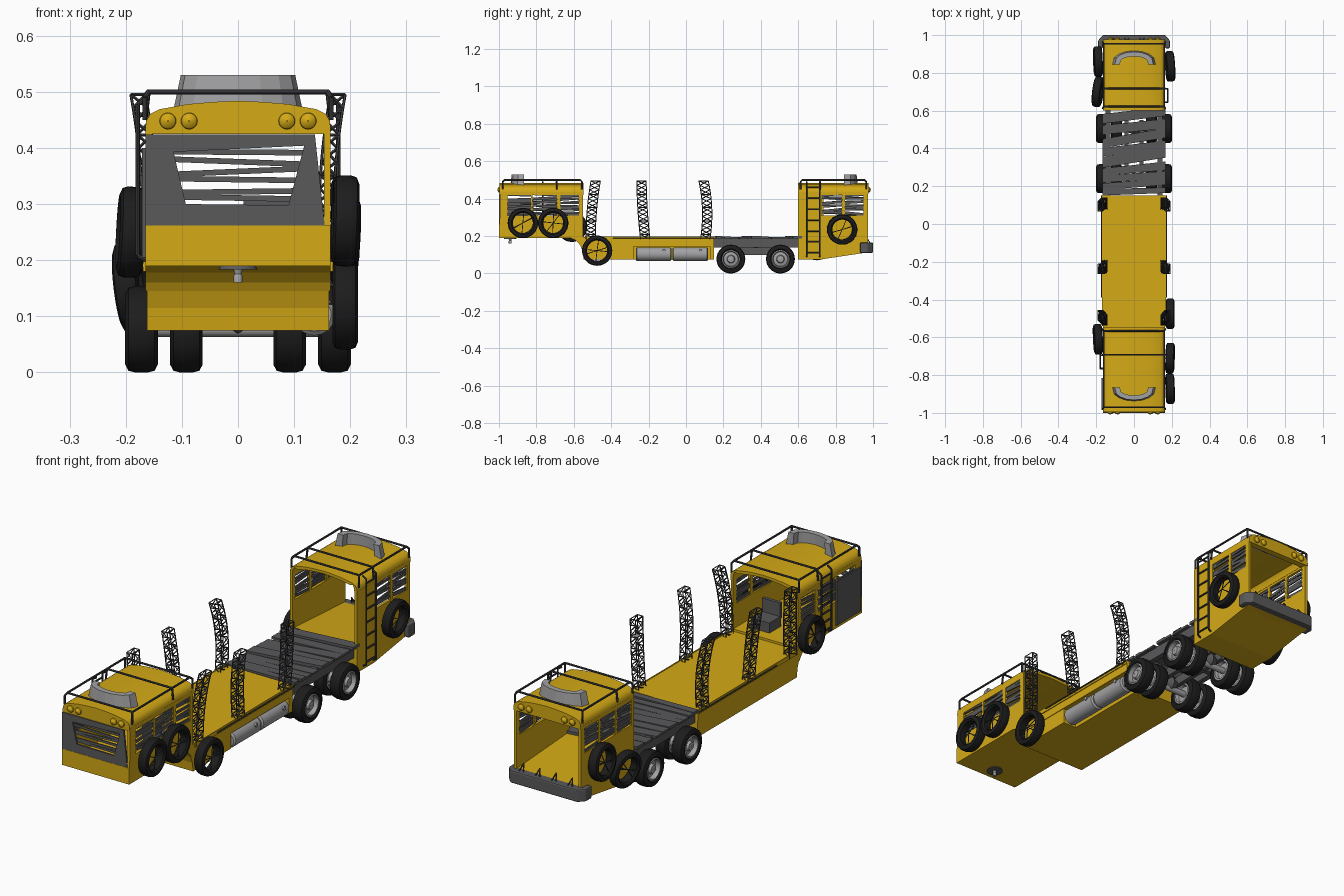
import bpy, bmesh, math, random
from mathutils import Vector, Matrix

if "Cube" in bpy.data.objects:
    bpy.data.objects.remove(bpy.data.objects["Cube"])
random.seed(4)

def mat(name, c):
    m = bpy.data.materials.new(name)
    m.diffuse_color = (*c, 1)
    m.use_nodes = True
    m.node_tree.nodes["Principled BSDF"].inputs["Base Color"].default_value = m.diffuse_color
    return m
YEL = mat("yellow_paint", (0.66, 0.40, 0.008))
BLK = mat("rubber", (0.012, 0.012, 0.012))
DRK = mat("dark_steel", (0.1, 0.1, 0.105))
ROD = mat("rack_steel", (0.05, 0.05, 0.055))
GRY = mat("light_steel", (0.36, 0.36, 0.37))

def finish(name, bm, m, smooth=False):
    bmesh.ops.recalc_face_normals(bm, faces=bm.faces)
    me = bpy.data.meshes.new(name)
    bm.to_mesh(me)
    bm.free()
    me.materials.append(m)
    o = bpy.data.objects.new(name, me)
    bpy.context.collection.objects.link(o)
    if smooth:
        bpy.ops.object.select_all(action='DESELECT')
        o.select_set(True)
        bpy.context.view_layer.objects.active = o
        bpy.ops.object.shade_smooth_by_angle(angle=math.radians(35))
    return o

def prism(name, pts, axis, a, b, m, smooth=False):
    """Extrude a 2D outline along x (y,z), y (x,z) or z (x,y)."""
    put = {'x': lambda p, t: (t, p[0], p[1]), 'y': lambda p, t: (p[0], t, p[1]),
           'z': lambda p, t: (p[0], p[1], t)}[axis]
    bm = bmesh.new()
    A = [bm.verts.new(put(p, a)) for p in pts]
    B = [bm.verts.new(put(p, b)) for p in pts]
    bm.faces.new(A)
    bm.faces.new(B[::-1])
    for i in range(len(pts)):
        j = (i + 1) % len(pts)
        bm.faces.new((A[i], A[j], B[j], B[i]))
    return finish(name, bm, m, smooth)

def box(name, x, y, z, m):
    return prism(name, [(x[0], y[0]), (x[1], y[0]), (x[1], y[1]), (x[0], y[1])], 'z', z[0], z[1], m)

def rods(name, segs, r, m, n=6):
    """Many straight rods in one mesh."""
    bm = bmesh.new()
    for p, q in segs:
        p, q = Vector(p), Vector(q)
        d = q - p
        M = Matrix.Translation((p + q) / 2) @ d.to_track_quat('Z', 'Y').to_matrix().to_4x4()
        bmesh.ops.create_cone(bm, cap_ends=True, segments=n, radius1=r, radius2=r, depth=d.length, matrix=M)
    return finish(name, bm, m, n > 5)

def chain(pts):
    return list(zip(pts[:-1], pts[1:]))

def lathe(name, prof, loc, m, axis='x', n=32, tilt=(0, 0, 0)):
    """Revolve a closed (radius, along) profile about x, y or z."""
    bm = bmesh.new()
    rings = []
    for k in range(n):
        t = 2 * math.pi * k / n
        c, s = math.cos(t), math.sin(t)
        rings.append([bm.verts.new({'x': (h, r*c, r*s), 'y': (r*c, h, r*s), 'z': (r*c, r*s, h)}[axis])
                      for r, h in prof])
    for k in range(n):
        P, Q = rings[k], rings[(k + 1) % n]
        for i in range(len(prof)):
            j = (i + 1) % len(prof)
            bm.faces.new((P[i], P[j], Q[j], Q[i]))
    o = finish(name, bm, m, True)
    o.location, o.rotation_euler = loc, tilt
    return o

def tire(name, loc, R, r, w, tilt=(0, 0, 0)):
    h = w / 2
    return lathe(name, [(r, -h*.7), (r+.008, -h), (R-.014, -h), (R-.003, -h*.8), (R, -h*.4), (R, h*.4),
                        (R-.003, h*.8), (R-.014, h), (r+.008, h), (r, h*.7)], loc, BLK, 'x', 32, tilt)

# low bed with gooseneck, split at the side groove
prism("bed_deck", [(-1, .19), (-.62, .19), (-.59, .178), (-.572, .16), (-.563, .145), (.15, .145),
                   (.15, .195), (-.55, .195), (-.55, .205), (-1, .205)], 'x', -.165, .165, YEL)
lower = prism("bed_underbody", [(-.563, .145), (-.552, .115), (-.547, .075), (.15, .075), (.15, .145)],
              'x', -.162, .162, YEL)
cut = box("tank_bay_cutter", (.095, .3), (-.28, .128), (0, .1445), YEL)
cut.hide_render = True
cut.hide_viewport = True
bo = lower.modifiers.new("bay", 'BOOLEAN')
bo.operation, bo.object = 'DIFFERENCE', cut
for s in (-1, 1):
    x = sorted((s*.165, s*.169))
    box("bed_edge_trim", x, (-.54, .15), (.18, .198), YEL)
    rods("bed_side_rail", [((s*.172, -.39, .19), (s*.172, .15, .19))], .003, ROD)
# fuel tanks
for y0 in (-.268, -.072):
    lathe("fuel_tank", [(.002, 0), (.03, 0), (.037, .006), (.037, .184), (.03, .19), (.002, .19)],
          (.136, y0, .103), GRY, 'y')
    lathe("tank_cap", [(.001, 0), (.009, 0), (.009, .008), (.001, .008)], (.168, y0 + .15, .12), GRY, 'x', 16)
# coupling pin under the front
lathe("kingpin_plate", [(.001, .183), (.035, .183), (.03, .192), (.001, .192)], (0, -.94, 0), DRK, 'z')
lathe("kingpin", [(.001, .16), (.008, .16), (.008, .172), (.006, .175), (.01, .19), (.001, .19)], (0, -.94, 0), GRY, 'z', 16)

# roof cross-section shared by both cabs
half = [(.165, .43), (.164, .448), (.156, .461), (.14, .469), (.09, .478), (.045, .482)]
arch = half + [(0, .484)] + [(-x, z) for x, z in half[::-1]]
inner = [(x*.92, z - .012 if abs(x) < .15 else z) for x, z in arch[::-1]]

def slats(name, x, y0, y1, n=6):
    for i in range(n):
        z = .32 + .1 * i / (n - 1)
        a, b = (random.uniform(-.007, .007) for _ in "ab")
        w = random.uniform(.005, .008)
        prism(name, [(y0, z+a-w), (y1, z+b-w), (y1, z+b+w), (y0, z+a+w)], 'x', x-.003, x+.003, DRK)

def cab(tag, y0, y1, vis, lowpts, pillars):
    """Roof, side walls, pillars, window slats, visor with lamps, roof rack."""
    prism(tag + "_roof", arch + inner, 'y', y0, y1, YEL, True)
    f = vis                                     # outward y direction of the visor
    ye = y0 if f < 0 else y1
    prism(tag + "_visor", [(-.165, .425)] + arch[::-1] + [(.165, .425)], 'y', *sorted((ye + f*.004, ye - f*.025)), YEL)
    for x in (-.125, -.087, .087, .125):
        lathe("lamp", [(.001, 0), (.015, 0), (.014, f*.006), (.009, f*.011), (.001, f*.013)], (x, ye + f*.003, .448), YEL, 'y', 20)
    for s in (-1, 1):
        X = sorted((s*.153, s*.165))
        prism(tag + "_side_wall", lowpts, 'x', *X, YEL)
        box(tag + "_window_header", X, (y0, y1), (.42, .436), YEL)
        P = pillars[s]
        for a, b in P:
            box(tag + "_pillar", X, (a, b), (.305, .43), YEL)
        for p, q in zip(P[:-1], P[1:]):
            slats("window_slat", s*.159, p[1] - .003, q[0] + .003)
    # roof rack
    ra, rb = y0 + .012, y1 - .008
    mid = ra + (rb - ra) * (.68 if f < 0 else .3)
    segs = []
    for s in (-1, 1):
        segs += chain([(s*.166, ra, .45), (s*.166, ra, .49), (s*.16, ra+.01, .5), (s*.16, rb-.01, .5),
                       (s*.166, rb, .49), (s*.166, rb, .45)])
        segs += [((s*.16, mid, .5), (s*.166, mid, .45))]
    segs += [((-.16, y, .5), (.16, y, .5)) for y in (ra + .01, mid, rb - .01)]
    rods(tag + "_roof_rack", segs, .0045, ROD, 8)
    # curved roof shield
    c = ye - f*.115
    bm = bmesh.new()
    prev = None
    for k in range(9):
        t = math.pi * (k / 8)
        cs, sn = math.cos(t), math.sin(t)
        q = [bm.verts.new((r*cs, c + f*(r2*sn) * 1.0, z)) for r, r2, z in
             ((.115, .062, .468), (.102, .055, .53), (.075, .03, .53), (.08, .03, .468))]
        for v in q:
            v.co.y -= f * (.012 if k in (0, 8) else 0)
        if prev:
            for i in range(4):
                bm.faces.new((prev[i], prev[(i+1) % 4], q[(i+1) % 4], q[i]))
        else:
            bm.faces.new(q)
        prev = q
    bm.faces.new(prev[::-1])
    finish(tag + "_roof_shield", bm, GRY)

front_p = [(-.995, -.955), (-.83, -.82), (-.69, -.67), (-.572, -.55)]
cab("front_cab", -.992, -.548, -1, [(-1, .2), (-.55, .2), (-.55, .31), (-.995, .31)], {1: front_p, -1: front_p})
cab("rear_cab", .6, .972, 1, [(.6, .075), (.72, .075), (.94, .108), (.972, .11), (.972, .31), (.6, .31)],
    {1: [(.6, .725), (.835, .85), (.95, .972)], -1: [(.6, .62), (.72, .735), (.835, .85), (.95, .972)]})
prism("rear_cab_floor", [(.6, .075), (.72, .075), (.94, .108), (.972, .11), (.972, .165), (.6, .188)], 'x', -.163, .163, YEL)
# front panel and slatted armour plate
box("front_panel", (-.165, .165), (-1, -.985), (.19, .262), YEL)
plate = [(-.165, .258), (.155, .258), (.137, .424), (-.165, .424)]
hole = [(-.093, .3), (.09, .298), (.118, .404), (-.115, .393)]
for i in range(4):
    j = (i + 1) % 4
    prism("windshield_plate", [plate[i], plate[j], hole[j], hole[i]], 'y', -.999, -.991, DRK)
for i in range(6):
    z, a, b = .308 + .017*i, random.uniform(-.006, .006), random.uniform(-.006, .006)
    h = .093 + .004*i
    prism("windshield_slat", [(-h-.008, z+a-.005), (h+.008, z+b-.005), (h+.008, z+b+.005), (-h-.008, z+a+.005)], 'y', -.993, -.988, DRK)
box("left_door_plate", (-.171, -.165), (-.985, -.815), (.205, .4), DRK)
box("seat_base", (.01, .1), (-.68, -.6), (.2, .25), DRK)
box("seat_back", (.01, .1), (-.69, -.675), (.24, .31), DRK)
# rear bumper with braces
bp = prism("rear_bumper", [(-.19, .93), (-.165, .93), (-.165, .96), (.165, .96), (.165, .93), (.19, .93),
                           (.19, .972), (.165, 1), (-.165, 1), (-.19, .972)], 'z', .11, .166, DRK)
bv = bp.modifiers.new("edges", 'BEVEL')
bv.width, bv.segments = .006, 2
rods("bumper_braces", [s for x in (-.13, -.05, .03, .11) for s in chain([(x, .985, .16), (x+.012, .965, .195), (x+.024, .985, .16)])], .003, ROD)

# ladders
def ladder(s, y0, y1, z0, z1):
    x = s * .179
    segs = []
    for y in (y0, y1):
        segs += chain([(s*.163, y, z0), (x, y, z0+.008), (x, y, z1-.012), (s*.16, y, z1)])
    n = 6
    segs += [((x, y0, z0+.02 + (z1-z0-.05)*i/n), (x, y1, z0+.02 + (z1-z0-.05)*i/n)) for i in range(n + 1)]
    rods("ladder", segs, .004, ROD, 8)
ladder(1, .645, .715, .09, .49)
ladder(-1, -.765, -.695, .2, .49)

# lattice posts along the bed
def lattice(s, ys):
    N = 13
    rings = []
    for k in range(N + 1):
        t = k / N
        y = ys[0]*(1-t)*(1-2*t) + ys[1]*4*t*(1-t) + ys[2]*t*(2*t-1)
        x = s * (.155 + .023 * t**2.5)
        z = .185 + .31 * t
        rings.append([(x+a*.013, y+b*.025, z) for a, b in ((-1, -1), (1, -1), (1, 1), (-1, 1))])
    segs = []
    for k, (P, Q) in enumerate(zip(rings[:-1], rings[1:])):
        for i in range(4):
            j = (i + 1) % 4
            segs += [(P[i], Q[i]), (P[i], Q[j]) if k % 2 else (P[j], Q[i])]
            if k % 3 == 0 or k == N - 1:
                segs.append((Q[i], Q[j]))
    rods("lattice_post", segs, .0026, ROD, 4)
for s in (-1, 1):
    for ys in ((-.51, -.503, -.483), (-.218, -.232, -.238), (.103, .113, .094)):
        lattice(s, ys)

# rear chassis: rails, cross members, loose planks
for s in (-1, 1):
    box("chassis_rail", sorted((s*.125, s*.15)), (.14, .61), (.138, .19), DRK)
    box("spring_hanger", sorted((s*.03, s*.05)), (.2, .55), (.1, .14), DRK)
for y in (.24, .372, .505):
    box("cross_member", (-.13, .13), (y-.012, y+.012), (.135, .17), DRK)
for y, w, a in ((.575, .05, .12), (.515, .05, .1), (.455, .05, .17), (.4, .045, .12), (.35, .055, .15),
                (.293, .042, .1), (.25, .04, .06), (.21, .035, .08), (.172, .032, .03)):
    k = .165 * math.tan(a)
    e = random.uniform(-.004, .004)
    prism("deck_plank", [(-.168, y-k-w/2), (.166, y+k-w/2+e), (.166, y+k+w/2), (-.168, y-k+w/2+e)], 'z', .186+e/4, .197+e, DRK)
# axles and twin wheels
for y in (.24, .505):
    rods("axle", [((-.19, y, .077), (.19, y, .077))], .014, GRY, 12)
    lathe("differential", [(.002, -.035), (.02, -.03), (.033, 0), (.02, .03), (.002, .035)], (0, y, .1), DRK, 'x', 16)
    for s in (-1, 1):
        for x in (.092, .172):
            tire("road_tire", (s*x, y, .077), .077, .046, .058)
            d = s
            lathe("wheel_rim", [(.048, -d*.024), (.048, d*.024), (.042, d*.026), (.038, d*.006), (.022, d*.01),
                                (.018, d*.022), (.002, d*.024), (.002, -d*.01), (.036, -d*.01), (.04, -d*.024)],
                  (s*x, y, .077), GRY)

# spare tires lashed to the sides
for s, y, z, tl in ((1, -.872, .27, .03), (1, -.71, .27, -.03), (1, -.475, .122, 0), (1, .835, .235, .06),
                    (-1, .86, .245, .04), (-1, .70, .152, -.12), (-1, -.61, .25, .05)):
    x = s * .191
    tire("spare_tire", (x, y, z), .081, .054, .046, (0, tl, tl))
    segs = []
    for k in range(3):
        t = math.radians(25 + 12*k + random.uniform(-50, 50))
        c, n = .066*math.cos(t), .066*math.sin(t)
        segs.append(((x + s*.012, y-c, z-n), (x + s*.012, y+c, z+n)))
    segs.append(((s*.16, y, z), (x + s*.014, y, z)))
    rods("spare_lashing", segs, .0022, ROD, 5)
